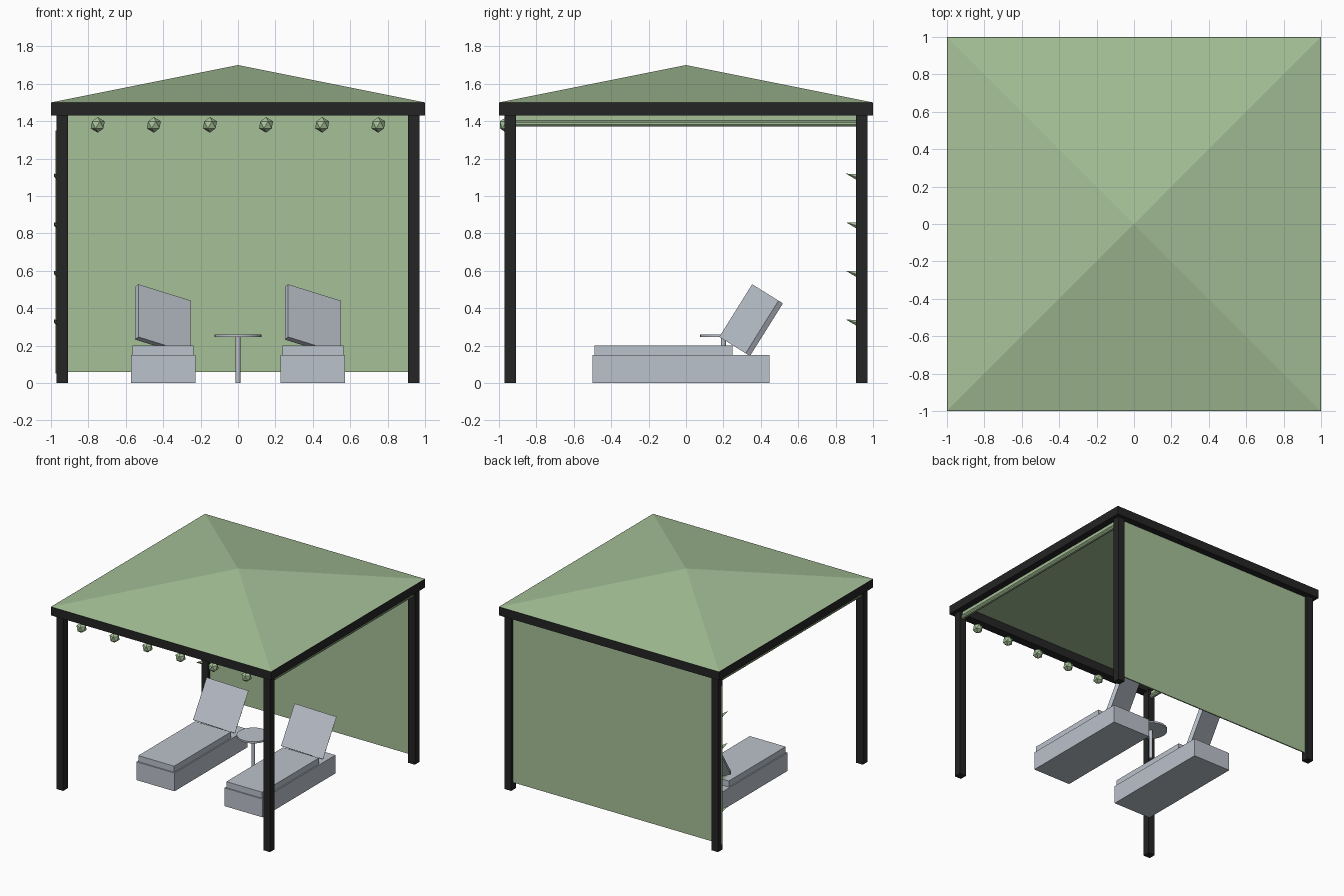
import bpy, math
from mathutils import Matrix, Vector

if "Cube" in bpy.data.objects:
    bpy.data.objects.remove(bpy.data.objects["Cube"])


def mat(name, c):
    m = bpy.data.materials.new(name)
    m.diffuse_color = (*c, 1)
    m.use_nodes = True
    m.node_tree.nodes["Principled BSDF"].inputs["Base Color"].default_value = m.diffuse_color
    return m


GREEN = mat("sage green fabric", (0.38, 0.53, 0.31))
BLACK = mat("black metal", (0.018, 0.018, 0.018))
GREY = mat("pale grey", (0.50, 0.54, 0.60))


def finish(name, m):
    o = bpy.context.object
    o.name = name
    o.data.materials.append(m)
    return o


def box(name, lo, hi, m):
    bpy.ops.mesh.primitive_cube_add(size=1)
    o = finish(name, m)
    lo, hi = Vector(lo), Vector(hi)
    o.data.transform(Matrix.Translation((lo + hi) / 2) @ Matrix.Diagonal((*(hi - lo), 1)))
    return o


def cyl(name, r, h, loc, m, n=16, rot=(0, 0, 0)):
    bpy.ops.mesh.primitive_cylinder_add(vertices=n, radius=r, depth=h, location=loc, rotation=rot)
    o = finish(name, m)
    bpy.ops.object.shade_smooth_by_angle()
    return o


# Posts
for sx in (-1, 1):
    for sy in (-1, 1):
        x, y = sx * 0.94, sy * 0.94
        box("corner_post", (x - 0.03, y - 0.03, 0), (x + 0.03, y + 0.03, 1.44), BLACK)

# Top beam ring
for s in (-1, 1):
    box("cross_beam", (-1, s * 0.965 - 0.035, 1.43), (1, s * 0.965 + 0.035, 1.5), BLACK)
    box("side_beam", (s * 0.965 - 0.035, -0.93, 1.43), (s * 0.965 + 0.035, 0.93, 1.5), BLACK)

# Pyramid roof
bpy.ops.mesh.primitive_cone_add(vertices=4, radius1=0.998 * math.sqrt(2), depth=0.2,
                                location=(0, 0, 1.6), rotation=(0, 0, math.pi / 4))
finish("roof_canopy", GREEN)

# Back screen, and rolled-up side screens
box("back_screen", (-0.91, 0.935, 0.06), (0.91, 0.945, 1.44), GREEN)
for s in (-1, 1):
    box("side_screen_flap", (s * 0.94 - 0.005, -0.91, 1.385), (s * 0.94 + 0.005, 0.91, 1.44), GREEN)
    cyl("rolled_side_screen", 0.017, 1.82, (s * 0.94, 0, 1.387), GREEN, 10, (math.pi / 2, 0, 0))

# Row of lanterns under the front beam
for i in range(6):
    bpy.ops.mesh.primitive_ico_sphere_add(subdivisions=1, radius=0.042,
                                          location=(-0.75 + 0.3 * i, -0.96, 1.38))
    finish("lantern", GREEN)

# Loungers: base, cushion and a tilted, turned backrest
w = Vector((0.283, 0.141, -0.088)).normalized()
u = Vector((0, 0.177, 0.283)).normalized()
n = w.cross(u)
turn = Matrix((w, u, n)).transposed().to_4x4()
for x in (-0.4, 0.4):
    box("lounger_base", (x - 0.173, -0.5, 0), (x + 0.173, 0.447, 0.15), GREY)
    box("lounger_cushion", (x - 0.163, -0.49, 0.15), (x + 0.163, 0.248, 0.2), GREY)
    back = box("lounger_backrest", (-0.164, -0.166, -0.016), (0.164, 0.166, 0.016), GREY)
    back.data.transform(Matrix.Translation((x, 0.348, 0.336)) @ turn)

# Side table
cyl("table_stem", 0.013, 0.25, (0, 0.2, 0.125), GREY)
cyl("table_top", 0.125, 0.014, (0, 0.2, 0.252), GREY, 32)

# Climbing vine on the back left post
cyl("vine_stem", 0.01, 1.3, (-0.966, 0.925, 0.7), GREEN, 8)
for z in (0.325, 0.585, 0.845, 1.105):
    bpy.ops.mesh.primitive_cone_add(vertices=4, radius1=0.016, depth=0.065)
    leaf = finish("vine_leaf", GREEN)
    q = Vector((-0.25, -1, 0.3)).to_track_quat('Z', 'Y').to_matrix().to_4x4()
    leaf.data.transform(Matrix.Translation((-0.975, 0.886, z + 0.005)) @ q)
